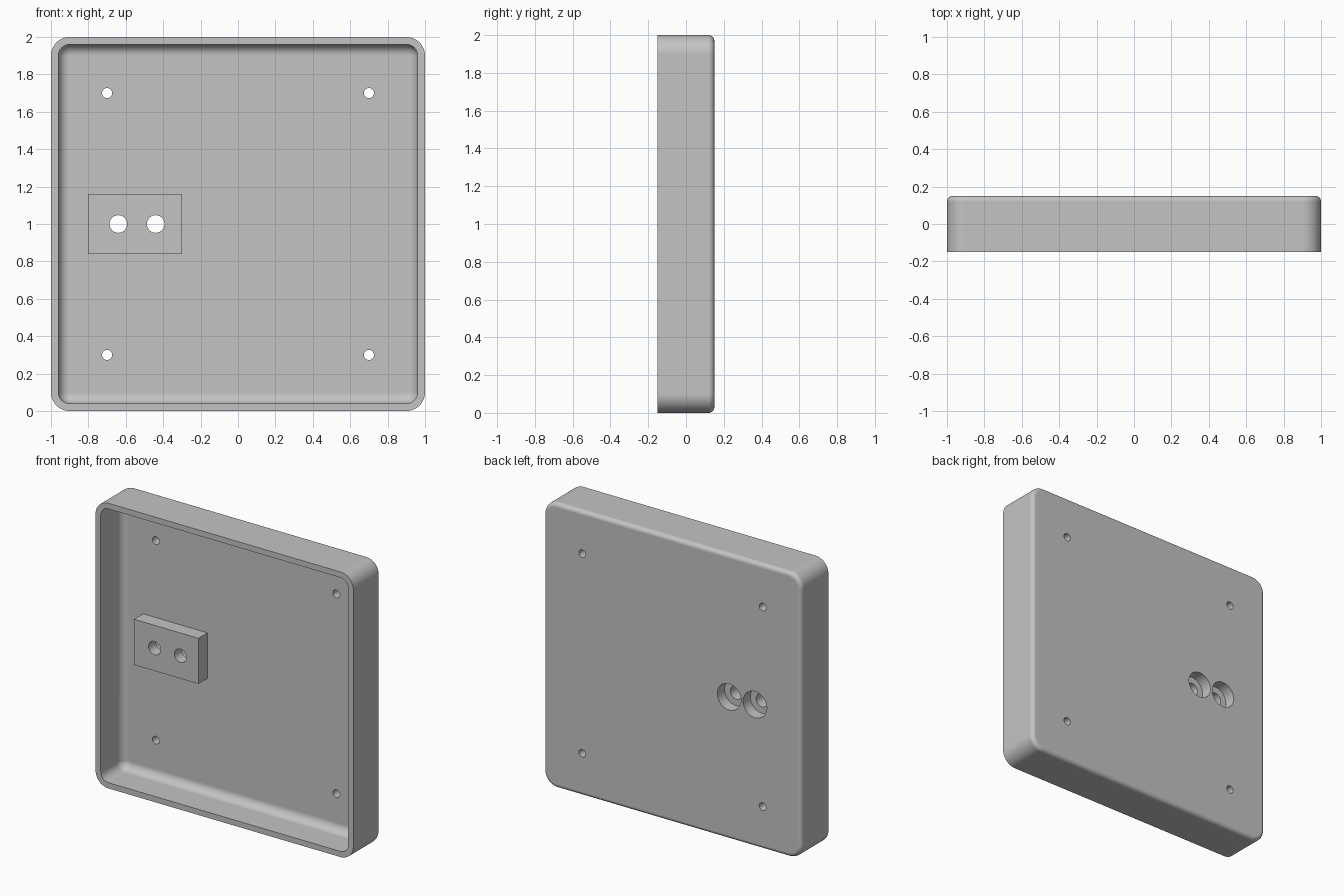
import bpy, bmesh
from math import sin, cos, pi, radians

if "Cube" in bpy.data.objects:
    bpy.data.objects.remove(bpy.data.objects["Cube"], do_unlink=True)

FRONT, BACK, FLOOR = -0.15, 0.15, 0.09
WALL, CORNER = 0.04, 0.1
BACK_ROUND, INNER_ROUND = 0.03, 0.058
MID = 1.0  # height of the tray centre

grey = bpy.data.materials.new("grey_plastic")
grey.use_nodes = True
colour = (0.55, 0.55, 0.55, 1)
grey.diffuse_color = colour
grey.node_tree.nodes["Principled BSDF"].inputs["Base Color"].default_value = colour


def rounded_square(bm, inset, y, steps=12):
    """Loop of vertices: the tray outline moved inwards by inset."""
    r = CORNER - inset
    c = 1 - CORNER
    loop = []
    for q, (sx, sz) in enumerate([(1, 1), (-1, 1), (-1, -1), (1, -1)]):
        for i in range(steps + 1):
            a = (q + i / steps) * pi / 2
            loop.append(bm.verts.new((sx * c + r * cos(a), y, MID + sz * c + r * sin(a))))
    return loop


def fillet(radius, steps=8):
    """Quarter-round steps as (inwards, towards the back) offsets."""
    for i in range(steps + 1):
        a = i / steps * pi / 2
        yield radius * (1 - cos(a)), radius * sin(a)


def boolean(target, tool, operation):
    mod = target.modifiers.new(operation.lower(), "BOOLEAN")
    mod.object, mod.operation, mod.solver = tool, operation, "EXACT"
    bpy.context.view_layer.objects.active = target
    bpy.ops.object.modifier_apply(modifier=mod.name)
    bpy.data.objects.remove(tool, do_unlink=True)


def drill(target, x, z, radius, y0, y1):
    bpy.ops.mesh.primitive_cylinder_add(vertices=48, radius=radius, depth=y1 - y0,
                                        location=(x, (y0 + y1) / 2, z),
                                        rotation=(pi / 2, 0, 0))
    tool = bpy.context.object
    tool.hide_render = True
    boolean(target, tool, "DIFFERENCE")


# Tray skin: back edge, outer wall, rim, inner wall and inner fillet
section = [(d, BACK - BACK_ROUND + y) for d, y in fillet(BACK_ROUND)][::-1]
section += [(0, FRONT), (WALL, FRONT)]
section += [(WALL + d, FLOOR - INNER_ROUND + y) for d, y in fillet(INNER_ROUND)]

bm = bmesh.new()
loops = [rounded_square(bm, d, y) for d, y in section]
for a, b in zip(loops, loops[1:]):
    n = len(a)
    for i in range(n):
        j = (i + 1) % n
        bm.faces.new((a[i], a[j], b[j], b[i]))
bm.faces.new(loops[0])
bm.faces.new(loops[-1])
bmesh.ops.recalc_face_normals(bm, faces=bm.faces)
mesh = bpy.data.meshes.new("tray")
bm.to_mesh(mesh)
bm.free()
mesh.materials.append(grey)
tray = bpy.data.objects.new("tray", mesh)
bpy.context.collection.objects.link(tray)

# Raised mounting block on the tray floor
block_front, block_back = -0.01, FLOOR + 0.02
bpy.ops.mesh.primitive_cube_add(size=1, location=(-0.55, (block_front + block_back) / 2, MID))
block = bpy.context.object
block.scale = (0.5, block_back - block_front, 0.32)
block.data.materials.append(grey)
bpy.context.view_layer.update()
boolean(tray, block, "UNION")

# Counterbored holes through the block
for x in (-0.64, -0.44):
    drill(tray, x, MID, 0.047, -0.1, 0.3)
    drill(tray, x, MID, 0.092, BACK - 0.08, 0.3)

# Four small screw holes
for x in (-0.7, 0.7):
    for z in (-0.7, 0.7):
        drill(tray, x, MID + z, 0.027, 0, 0.3)

# Smooth rounds, crisp edges, flat panels
bpy.ops.object.select_all(action="DESELECT")
tray.select_set(True)
bpy.context.view_layer.objects.active = tray
bpy.ops.object.shade_smooth_by_angle(angle=radians(30))
weighted = tray.modifiers.new("flat_panels", "WEIGHTED_NORMAL")
weighted.keep_sharp = True
